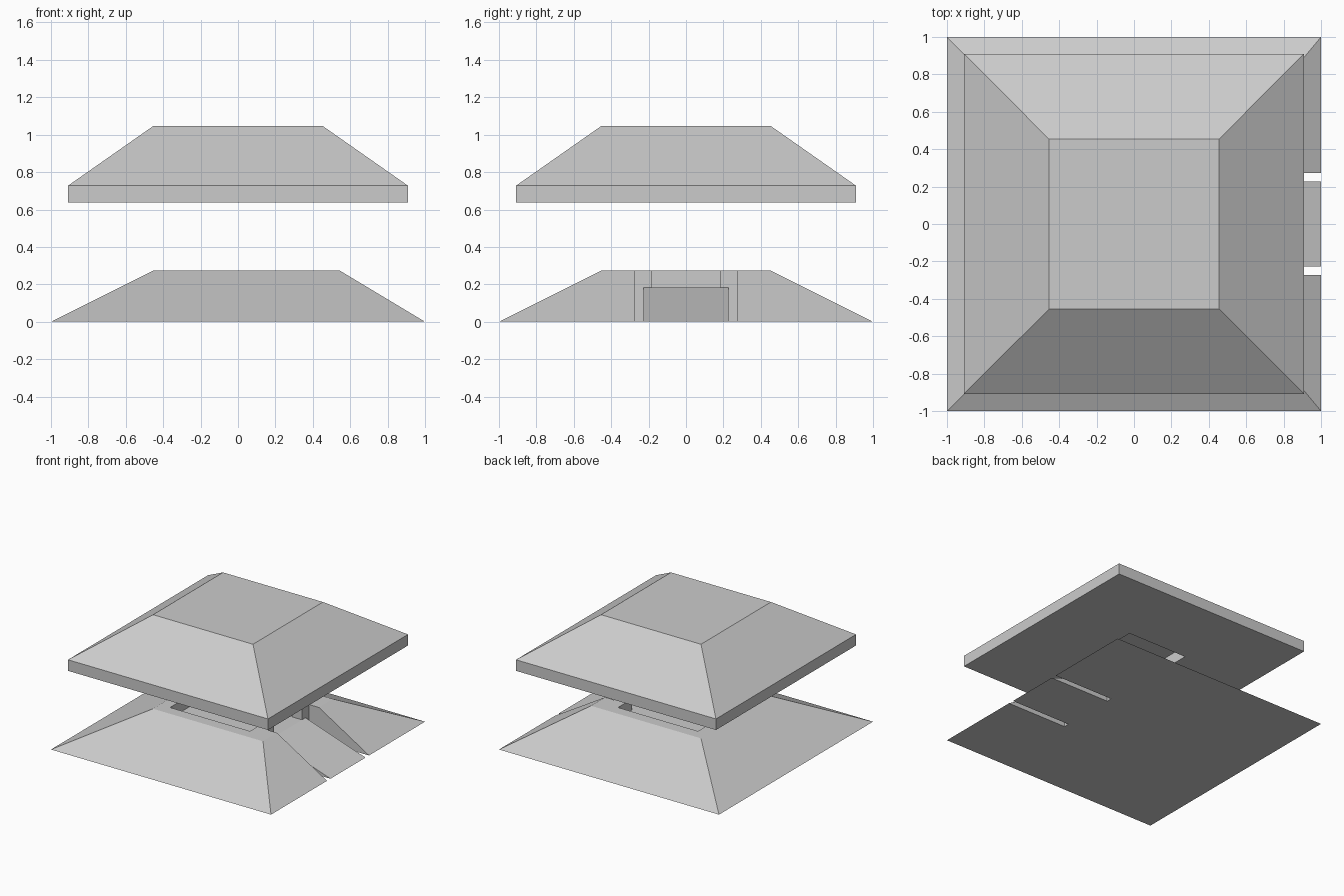
import bpy, bmesh

if "Cube" in bpy.data.objects:
    bpy.data.objects.remove(bpy.data.objects["Cube"])

U = 1 / 11  # the whole design sits on a grid of 1/11 units


def solid(name, rings):
    """Closed solid from stacked rectangles (x0, x1, y0, y1, z), in grid units."""
    bm = bmesh.new()
    loops = [[bm.verts.new((x * U, y * U, z * U))
              for x, y in ((x0, y0), (x1, y0), (x1, y1), (x0, y1))]
             for x0, x1, y0, y1, z in rings]
    bm.faces.new(loops[0][::-1])
    bm.faces.new(loops[-1])
    for low, high in zip(loops, loops[1:]):
        for i in range(4):
            j = (i + 1) % 4
            bm.faces.new((low[i], low[j], high[j], high[i]))
    return finish(name, bm)


def finish(name, bm):
    bmesh.ops.recalc_face_normals(bm, faces=bm.faces[:])
    mesh = bpy.data.meshes.new(name)
    bm.to_mesh(mesh)
    bm.free()
    ob = bpy.data.objects.new(name, mesh)
    bpy.context.collection.objects.link(ob)
    return ob


def carve(target, x0, x1, y, z0, z1):
    """Cut a box (symmetric in y) out of the target and bake the result."""
    cutter = solid("cutter", [(x0, x1, -y, y, z0), (x0, x1, -y, y, z1)])
    cutter.hide_render = True
    mod = target.modifiers.new("cut", 'BOOLEAN')
    mod.operation, mod.solver, mod.object = 'DIFFERENCE', 'EXACT', cutter
    deps = bpy.context.evaluated_depsgraph_get()
    baked = bpy.data.meshes.new_from_object(target.evaluated_get(deps))
    target.modifiers.clear()
    target.data = baked
    bpy.data.objects.remove(cutter)


# Sloped base: ramp slot on the right, square pit in the top, doorway between
base = solid("base", [(-11, 11, -11, 11, 0), (-5, 6, -5, 5, 3)])
carve(base, 5, 13, 3, -1, 5)
carve(base, -4, 4, 4, 2, 5)
carve(base, 3.5, 5.5, 2, 2, 5)

# Entrance ramp: triangular wedge with a gap on each side
bm = bmesh.new()
near, far = [[bm.verts.new((x * U, y * U, z * U)) for x, z in ((5, 0), (11, 0), (5, 2))]
             for y in (-2.5, 2.5)]
bm.faces.new(near)
bm.faces.new(far[::-1])
for i in range(3):
    j = (i + 1) % 3
    bm.faces.new((near[i], near[j], far[j], far[i]))
finish("ramp", bm)

# Floating roof with a shallow square recess underneath
roof = solid("roof", [(-10, 10, -10, 10, 7), (-10, 10, -10, 10, 8), (-5, 5, -5, 5, 11.5)])
carve(roof, -3, 3, 3, 6, 8)
